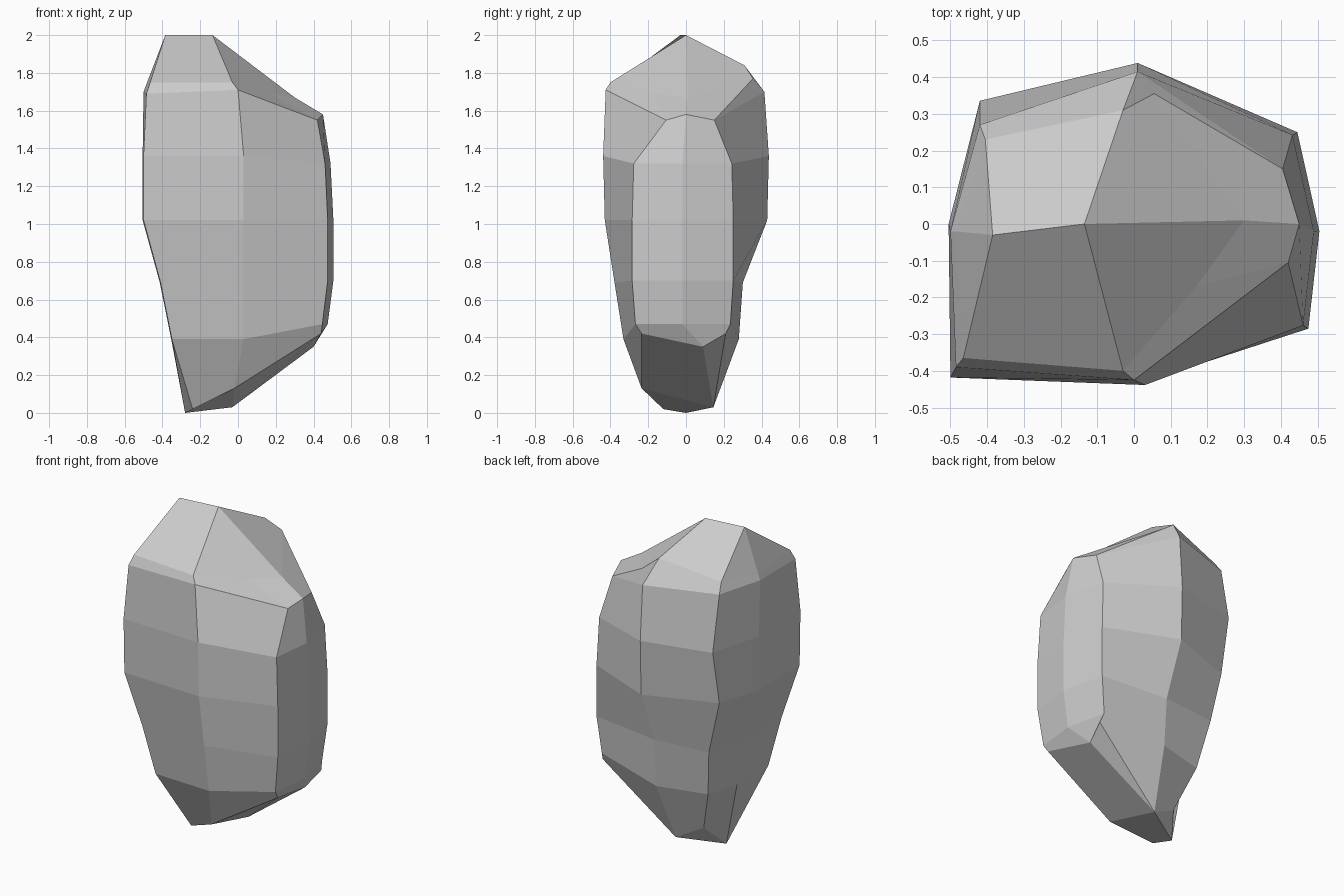
import bpy
import bmesh
from mathutils import Vector

default_cube = bpy.data.objects.get("Cube")
if default_cube:
    bpy.data.objects.remove(default_cube, do_unlink=True)

# Single stone material
stone = bpy.data.materials.new("stone_grey")
stone.use_nodes = True
stone_colour = (0.6, 0.6, 0.6, 1)
stone.diffuse_color = stone_colour
stone.node_tree.nodes["Principled BSDF"].inputs["Base Color"].default_value = stone_colour

# Plan outline at the waist: eight corners, counter-clockwise from front right
outline = [(-.5, -.41), (.03, -.43), (.475, -.285), (.505, -.02),
           (.445, .25), (.01, .43), (-.42, .28), (-.505, 0)]
FLANK = (2, 3, 4)      # corners of the upright left flank
BACK_CORNER = 6        # corner that weaves in and out


def body_ring(z, flank_z, flank_scale, side, front, back, weave):
    """Outline at one level; the flank stays upright, other corners taper."""
    ring = []
    for i, (x, y) in enumerate(outline):
        if i in FLANK:
            ring.append(Vector((x * flank_scale, y * flank_scale, flank_z)))
            continue
        if x < 0:
            x *= side
        y *= front if y < 0 else back
        if i == BACK_CORNER:
            y += weave
        ring.append(Vector((x, y, z)))
    return ring


def points(coords):
    return [Vector(c) for c in coords]


# Blunt foot, rising steeply towards the left flank
foot = points([(-.24, -.12, .02), (-.02, -.235, .13), (.44, -.235, .42),
               (.4, .09, .35), (.43, .21, .42), (-.03, .145, .03),
               (-.2, .11, .12), (-.28, 0, 0)])

# Body levels from the tapered base up to the chest
body = [body_ring(.39, .47, .94, .7, .77, .65, .02),
        body_ring(.69, .7, 1, .82, .88, .7, .07),
        body_ring(1.02, 1.02, 1, 1, 1, 1, -.01),
        body_ring(1.36, 1.32, .97, 1, 1.02, 1.02, .05)]

# Shoulder and bevelled crown, sloping down to the left
shoulder = points([(-.485, -.39, 1.69), (0, -.425, 1.71), (.42, -.105, 1.55),
                   (.45, 0, 1.58), (.405, .15, 1.55), (.01, .415, 1.7),
                   (-.42, .27, 1.7), (-.5, -.02, 1.7)])
crown = points([(-.465, -.365, 1.75), (-.03, -.4, 1.75), (.17, -.17, 1.69),
                (.3, .01, 1.67), (.055, .355, 1.77), (-.03, .31, 1.84),
                (-.405, .23, 1.76), (-.485, -.02, 1.74)])
ridge = points([(-.385, -.03, 2), (-.135, 0, 2)])

# Loft the rings into facets
bm = bmesh.new()
rings = [[bm.verts.new(p) for p in ring] for ring in [foot, *body, shoulder, crown]]
for lower, upper in zip(rings, rings[1:]):
    for i in range(len(outline)):
        j = (i + 1) % len(outline)
        bm.faces.new((lower[i], lower[j], upper[j], upper[i]))

# Close the top onto its short ridge
a, b, c, d, e, f, g, h = rings[-1]
right_end, left_end = [bm.verts.new(p) for p in ridge]
for face in [(a, b, left_end, right_end), (b, c, d, left_end),
             (d, e, f, left_end), (f, g, right_end, left_end),
             (g, h, right_end), (h, a, right_end)]:
    bm.faces.new(face)

# Close the underside
a, b, c, d, e, f, g, h = rings[0]
for face in [(f, d, c, b), (f, e, d), (h, f, b, a), (h, g, f)]:
    bm.faces.new(face)

bmesh.ops.recalc_face_normals(bm, faces=bm.faces)
mesh = bpy.data.meshes.new("boulder")
bm.to_mesh(mesh)
bm.free()
mesh.materials.append(stone)
boulder = bpy.data.objects.new("boulder", mesh)
bpy.context.collection.objects.link(boulder)
